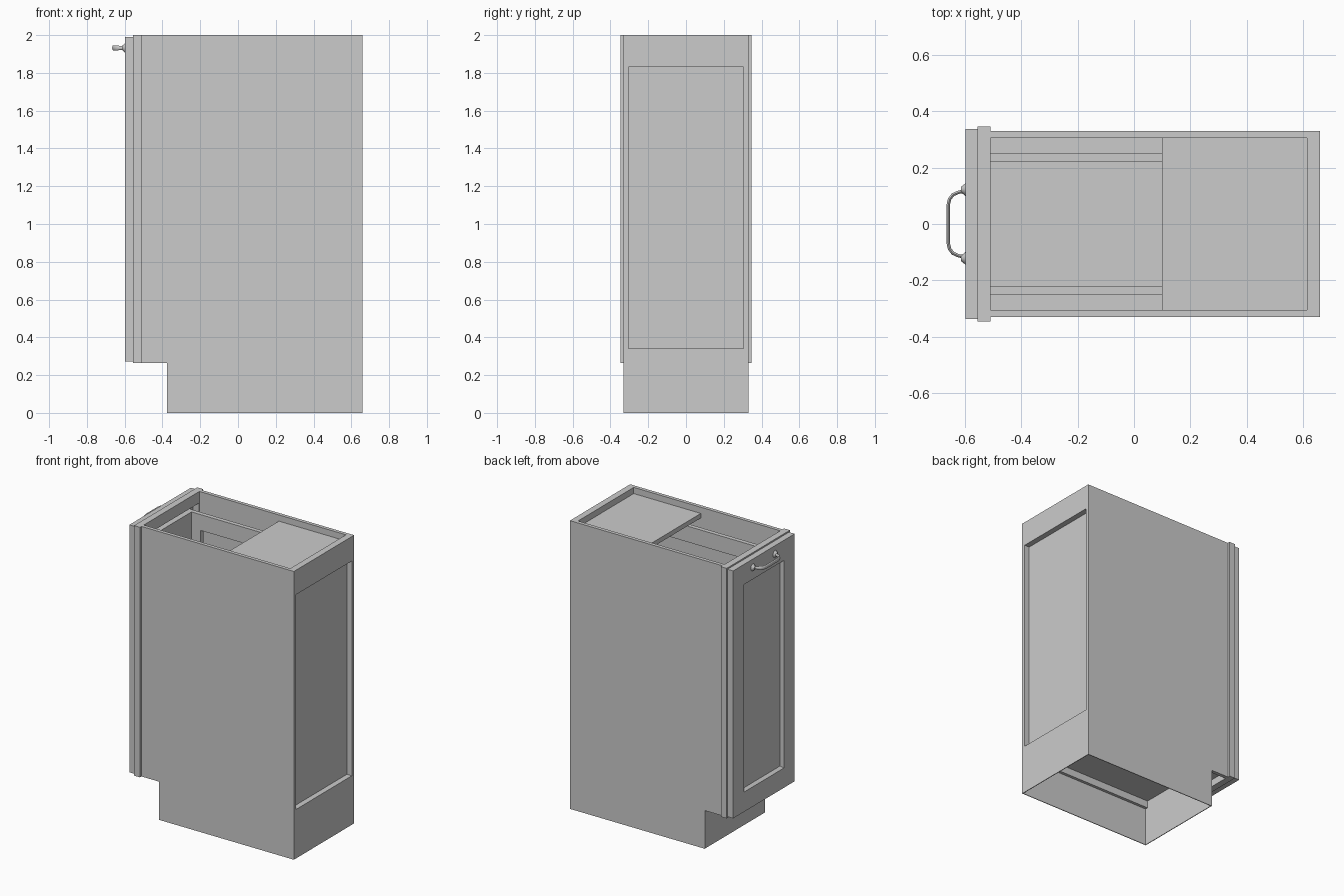
import bpy, bmesh, math
from mathutils import Vector

if "Cube" in bpy.data.objects:
    bpy.data.objects.remove(bpy.data.objects["Cube"], do_unlink=True)

grey = bpy.data.materials.new("cabinet_grey")
grey.use_nodes = True
grey.diffuse_color = (0.6, 0.6, 0.6, 1)
bsdf = next(n for n in grey.node_tree.nodes if n.type == 'BSDF_PRINCIPLED')
bsdf.inputs["Base Color"].default_value = (0.6, 0.6, 0.6, 1)


def finish(name, bm):
    bmesh.ops.recalc_face_normals(bm, faces=bm.faces)
    me = bpy.data.meshes.new(name)
    bm.to_mesh(me)
    bm.free()
    me.materials.append(grey)
    ob = bpy.data.objects.new(name, me)
    bpy.context.collection.objects.link(ob)
    return ob


def add_box(bm, x, y, z):
    mid = Vector([(a + b) / 2 for a, b in (x, y, z)])
    verts = bmesh.ops.create_cube(bm, size=1)["verts"]
    for v in verts:
        v.co = Vector([c * (r[1] - r[0]) for c, r in zip(v.co, (x, y, z))]) + mid


def box(name, x, y, z):
    bm = bmesh.new()
    add_box(bm, x, y, z)
    return finish(name, bm)


def cut(ob, *boxes):
    """Subtract boxes from an object, then drop the cutters."""
    for dims in boxes:
        cutter = box("cutter", *dims)
        cutter.hide_render = True
        mod = ob.modifiers.new("cut", 'BOOLEAN')
        mod.operation = 'DIFFERENCE'
        mod.solver = 'EXACT'
        mod.object = cutter
        bpy.context.view_layer.objects.active = ob
        bpy.ops.object.modifier_apply(modifier=mod.name)
        bpy.data.objects.remove(cutter, do_unlink=True)


# Carcass: side profile with toe-kick notch, hollowed from above, behind and below
bm = bmesh.new()
profile = [(-0.51, 2), (-0.51, 0.265), (-0.375, 0.265), (-0.375, 0), (0.66, 0), (0.66, 2)]
face = bm.faces.new([bm.verts.new((x, -0.33, z)) for x, z in profile])
ext = bmesh.ops.extrude_face_region(bm, geom=[face])["geom"]
bmesh.ops.translate(bm, vec=(0, 0.66, 0), verts=[g for g in ext if isinstance(g, bmesh.types.BMVert)])
carcass = finish("carcass", bm)
inner = (-0.305, 0.305)
cut(carcass,
    ((-0.6, 0.615), inner, (0.34, 2.1)),              # interior
    ((0.622, 0.8), inner, (0.34, 1.83)),              # back recess
    ((-0.37, 0.655), (-0.325, 0.325), (-0.1, 0.265)),  # hollow plinth
    ((-0.37, 0.62), inner, (0.2, 0.315)),             # under the floor
    ((-0.6, -0.38), inner, (0.2, 0.315)))             # above the toe space

# Upper shelf just below the rim
box("top_shelf", (0.10, 0.615), inner, (1.925, 1.957))

# Face frame with opening
frame = box("face_frame", (-0.555, -0.51), (-0.347, 0.347), (0.265, 2))
cut(frame, ((-0.6, -0.4), (-0.30, 0.30), (0.34, 1.92)))

# Door with a chamfered, recessed panel on the front
bm = bmesh.new()
add_box(bm, (-0.598, -0.555), (-0.337, 0.337), (0.273, 1.99))
bm.faces.ensure_lookup_table()
bm.normal_update()
front = min(bm.faces, key=lambda f: f.calc_center_median().x)
bmesh.ops.inset_region(bm, faces=[front], thickness=0.165, depth=0)
for v in front.verts:
    v.co.z = 1.85 if v.co.z > 1 else 0.41
bmesh.ops.inset_region(bm, faces=[front], thickness=0.02, depth=0)
for v in front.verts:
    v.co.x += 0.02
finish("door", bm)

# Pull-out unit: front, open-framed sides, tray and back
box("pullout_front", (-0.553, -0.511), (-0.25, 0.25), (0.36, 1.89))
for side, name in ((1, "left"), (-1, "right")):
    y0, y1 = sorted((side * 0.22, side * 0.25))
    panel = box("pullout_side_" + name, (-0.511, 0.56), (y0, y1), (0.36, 1.89))
    cut(panel, ((-0.44, 0.49), (y0 - 0.1, y1 + 0.1), (0.50, 1.78)))
box("pullout_tray", (-0.511, 0.53), (-0.22, 0.22), (0.36, 0.39))
box("pullout_back", (0.53, 0.56), (-0.22, 0.22), (0.36, 1.89))

# Bow handle: flattened oval section swept along a bent path
half = [(-0.597, 0.118), (-0.622, 0.113), (-0.643, 0.104), (-0.655, 0.088), (-0.660, 0.065)]
path = [Vector((x, y, 1.932)) for x, y in half]
path += [Vector((p.x, -p.y, p.z)) for p in reversed(path)]
bm = bmesh.new()
rings = []
for i, p in enumerate(path):
    t = (path[min(i + 1, len(path) - 1)] - path[max(i - 1, 0)]).normalized()
    n = Vector((t.y, -t.x, 0))
    tall = 0.010 if i in (0, 1, 8, 9) else 0.014
    rings.append([bm.verts.new(p + n * 0.006 * math.cos(a) + Vector((0, 0, tall * math.sin(a))))
                  for a in [k * math.tau / 12 for k in range(12)]])
for r, s in zip(rings, rings[1:]):
    for k in range(12):
        bm.faces.new((r[k], r[(k + 1) % 12], s[(k + 1) % 12], s[k]))
bm.faces.new(rings[0])
bm.faces.new(rings[-1])
handle = finish("handle_bow", bm)

# Flared handle feet
smooth = [handle]
for side, name in ((1, "left"), (-1, "right")):
    bm = bmesh.new()
    bmesh.ops.create_cone(bm, cap_ends=True, segments=16, radius1=0.026, radius2=0.010, depth=0.018)
    for v in bm.verts:
        x, y, z = v.co
        v.co = (-0.606 - z, side * 0.122 + y * 0.9, 1.932 + x)
    smooth.append(finish("handle_foot_" + name, bm))

bpy.ops.object.select_all(action='DESELECT')
for ob in smooth:
    ob.select_set(True)
bpy.context.view_layer.objects.active = handle
bpy.ops.object.shade_smooth_by_angle(angle=math.radians(40))
